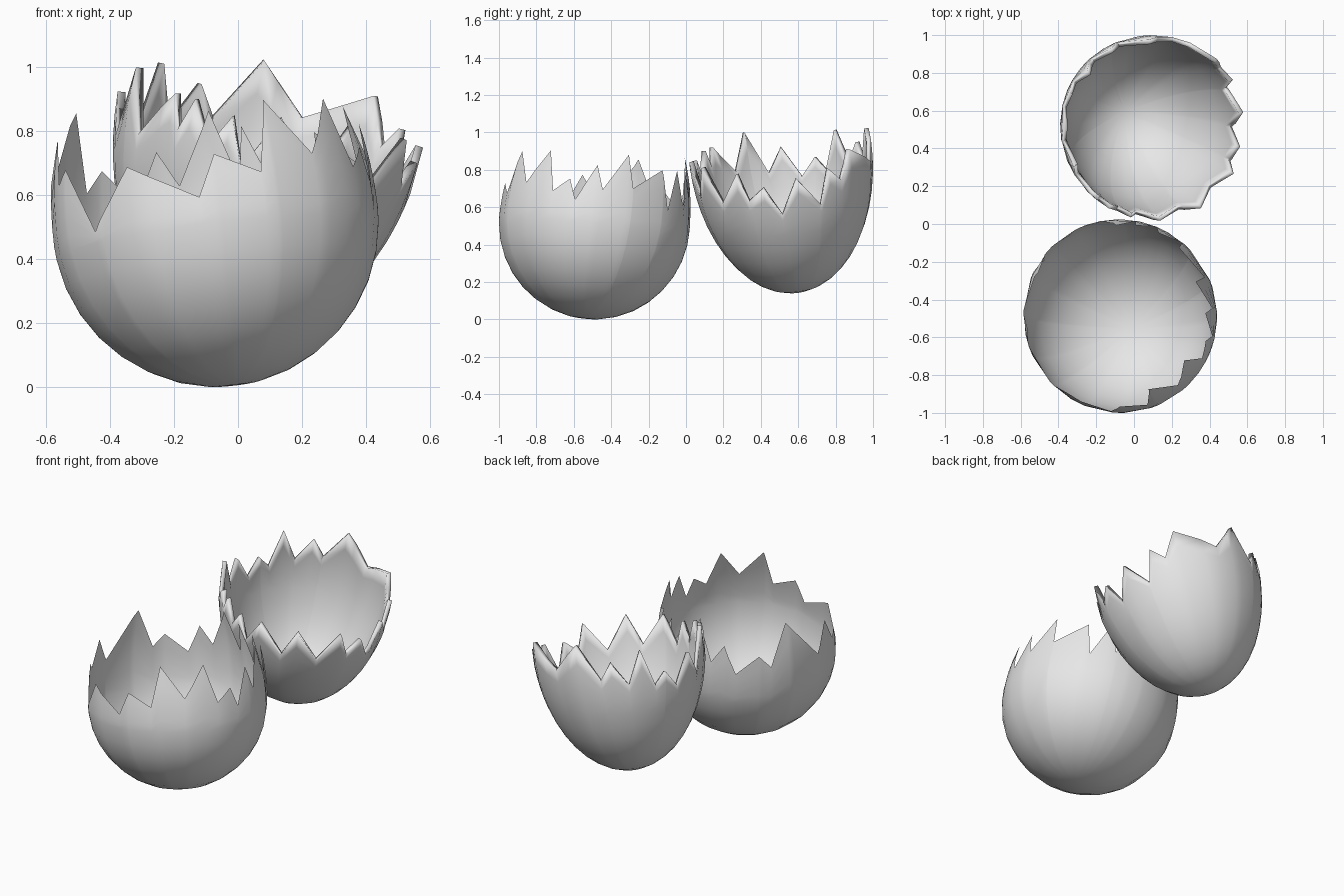
import bpy, bmesh, math
from mathutils import Matrix, Vector

if "Cube" in bpy.data.objects:
    bpy.data.objects.remove(bpy.data.objects["Cube"], do_unlink=True)

# Single pale shell colour
shell_grey = bpy.data.materials.new("shell_grey")
shell_grey.use_nodes = True
grey = (0.8, 0.8, 0.8, 1.0)
shell_grey.diffuse_color = grey
shell_grey.node_tree.nodes["Principled BSDF"].inputs["Base Color"].default_value = grey

# Broken rims: azimuth in degrees -> height above the equator in hundredths
front_rim = {
    -168: 31, -161: 16, -155: 20, -138: -2, -121: 16, -95: 3, -88: 16, -72: 9,
    -66: 32, -50: 14, -36: 32, -28: 10, -18: 17, -13: 6, -2: 26, 3: 13, 18: 34,
    22: 16, 44: 29, 49: 8, 60: 31, 66: 13, 75: 35, 79: 18, 87: 41, 101: 19,
    109: 30, 118: 14, 133: 25, 141: 18, 154: 42, 178: 16,
}
back_rim = {
    -170: -20, -157: 4, -147: -16, -130: 1, -126: -10, -121: 1, -112: -12,
    -105: -1, -98: -16, -87: 2, -70: -15, -60: 3, -45: -16, -30: 1, -24: -14,
    -13: -7, -3: -23, 9: -4, 24: -21, 31: -2, 40: -10, 50: 5, 78: -8, 97: 7,
    112: -14, 120: -4, 131: -18, 141: 1, 150: -21, 158: -14, 168: -24, 180: -7,
}


def rim_height(rim, azimuth):
    """Straight-line height of the broken edge at any azimuth."""
    points = sorted(rim.items())
    first, last = points[0], points[-1]
    points = [(last[0] - 360, last[1])] + points + [(first[0] + 360, first[1])]
    for (a, ha), (b, hb) in zip(points, points[1:]):
        if a <= azimuth <= b:
            return (ha + (hb - ha) * (azimuth - a) / (b - a)) / 100


def broken_shell(name, rim, radius, depth, upper, start, centre, axis, crease, wall=0):
    """Egg bowl whose regular rings end in a jagged band up to the rim."""
    columns = sorted(set(rim) | {-180 + 22.5 * i for i in range(1, 17)})
    rings, band = 8, 4
    bm = bmesh.new()

    def place(azimuth, latitude):
        a, t = math.radians(azimuth), math.radians(latitude)
        r = radius * math.cos(t)
        height = (upper if t > 0 else depth) * math.sin(t)
        return bm.verts.new((r * math.cos(a), r * math.sin(a), height))

    grid = []
    for azimuth in columns:
        h = rim_height(rim, azimuth)
        edge = math.degrees(math.asin(h / (upper if h > 0 else depth)))
        lats = [-90 + (start + 90) * i / rings for i in range(1, rings + 1)]
        lats += [start + (edge - start) * i / band for i in range(1, band + 1)]
        grid.append([place(azimuth, lat) for lat in lats])
    pole = bm.verts.new((0, 0, -depth))
    for left, right in zip(grid, grid[1:] + grid[:1]):
        bm.faces.new((pole, right[0], left[0]))
        for i in range(rings + band - 1):
            bm.faces.new((left[i], right[i], right[i + 1], left[i + 1]))

    # Lean the bowl along its axis and put it in place
    lean = Vector((0, 0, 1)).rotation_difference(Vector(axis).normalized())
    bm.transform(Matrix.Translation(centre) @ lean.to_matrix().to_4x4())
    mesh = bpy.data.meshes.new(name)
    bm.to_mesh(mesh)
    bm.free()
    mesh.materials.append(shell_grey)
    shell = bpy.data.objects.new(name, mesh)
    bpy.context.collection.objects.link(shell)

    bpy.ops.object.select_all(action="DESELECT")
    shell.select_set(True)
    bpy.context.view_layer.objects.active = shell
    if wall:
        solid = shell.modifiers.new("shell_wall", "SOLIDIFY")
        solid.thickness = wall
        solid.offset = -1
        bpy.ops.object.modifier_apply(modifier=solid.name)
    bpy.ops.object.shade_smooth_by_angle(angle=math.radians(crease))


# Thin half in front, leaning slightly back
broken_shell("front_shell_half", front_rim, radius=0.51, depth=0.51, upper=0.8,
             start=-6, centre=(-0.07, -0.49, 0.51), axis=(-0.12, 0.12, 1), crease=50)

# Thicker half behind, leaning sideways, with a soft rounded rim
broken_shell("back_shell_half", back_rim, radius=0.49, depth=0.76, upper=0.76,
             start=-27, centre=(0.115, 0.505, 0.885), axis=(0.22, -0.12, 0.968),
             crease=110, wall=0.025)
